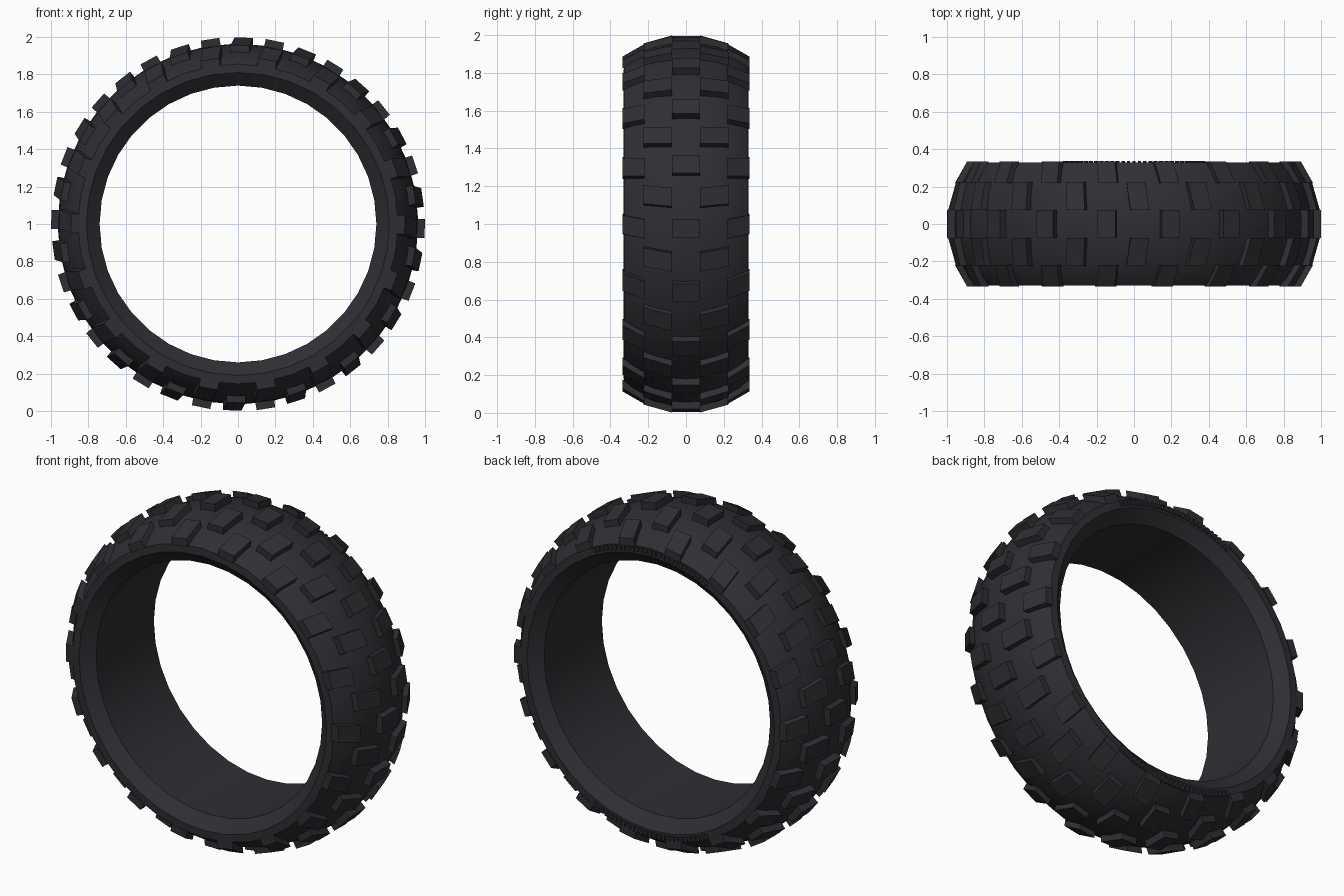
import bpy, bmesh
from math import sin, cos, radians, degrees

cube = bpy.data.objects.get("Cube")
if cube:
    bpy.data.objects.remove(cube, do_unlink=True)

rubber = bpy.data.materials.new("black rubber")
rubber.use_nodes = True
COLOUR = (0.028, 0.028, 0.034, 1)
rubber.diffuse_color = COLOUR
bsdf = rubber.node_tree.nodes["Principled BSDF"]
bsdf.inputs["Base Color"].default_value = COLOUR
bsdf.inputs["Roughness"].default_value = 0.8


def polar(r, angle, y):
    """Point on the wheel; angle in degrees, clockwise from the top."""
    a = radians(angle)
    return (r * sin(a), y, 1 + r * cos(a))


def finish(bm, name, smooth=None):
    bmesh.ops.recalc_face_normals(bm, faces=bm.faces)
    mesh = bpy.data.meshes.new(name)
    bm.to_mesh(mesh)
    bm.free()
    mesh.materials.append(rubber)
    obj = bpy.data.objects.new(name, mesh)
    bpy.context.collection.objects.link(obj)
    if smooth:
        bpy.ops.object.select_all(action='DESELECT')
        obj.select_set(True)
        bpy.context.view_layer.objects.active = obj
        bpy.ops.object.shade_smooth_by_angle(angle=radians(smooth))
    return obj


def add_block(bm, base, top):
    """Closed block between two rings of four points."""
    a = [bm.verts.new(p) for p in base]
    b = [bm.verts.new(p) for p in top]
    bm.faces.new(a)
    bm.faces.new(b)
    for i in range(4):
        j = (i + 1) % 4
        bm.faces.new((a[i], a[j], b[j], b[i]))


# Tyre body: a closed (y, radius) half profile, mirrored and swept round
half = [(0, 0.965), (0.08, 0.96), (0.16, 0.943), (0.23, 0.919), (0.29, 0.885),
        (0.328, 0.855), (0.33, 0.81), (0.27, 0.74)]
profile = half + [(-y, r) for y, r in reversed(half[1:])]
SEGMENTS = 36
bm = bmesh.new()
rings = [[bm.verts.new(polar(r, s * 360 / SEGMENTS, y)) for y, r in profile]
         for s in range(SEGMENTS)]
for s in range(SEGMENTS):
    a, b = rings[s], rings[(s + 1) % SEGMENTS]
    for i in range(len(profile)):
        j = (i + 1) % len(profile)
        bm.faces.new((a[i], a[j], b[j], b[i]))
finish(bm, "tyre_body", 35)


# Tread lugs: each spans (y, radius) inner to outer, leaning back outward
def lug_ring(name, start, inner, outer, lean, depth):
    bm = bmesh.new()
    (y0, r0), (y1, r1) = inner, outer
    for k in range(18):
        mid = start + 20 * k

        def corners(drop, width):
            pts = []
            for y, r, shift, side in ((y0, r0, 0, -1), (y0, r0, 0, 1),
                                      (y1, r1, lean, 1), (y1, r1, lean, -1)):
                half_angle = degrees(width / r)
                pts.append(polar(r - drop, mid - shift + side * half_angle, y))
            return pts
        add_block(bm, corners(depth, 0.054), corners(0, 0.050))
    finish(bm, name)


lug_ring("centre_lugs", 11.4, (-0.075, 1.0), (0.075, 1.0), 0, 0.05)
for side, s in (("front", -1), ("back", 1)):
    lug_ring(side + "_middle_lugs", 1.8, (s * 0.075, 0.998), (s * 0.225, 0.957), 1.2, 0.05)
    lug_ring(side + "_shoulder_lugs", 11.6, (s * 0.22, 0.957), (s * 0.335, 0.893), 1.4, 0.045)

# Fine ribs on the back sidewall, in an arc at the top and one at the bottom
bm = bmesh.new()
for arc in (0, 180):
    for k in range(-13, 14):
        mid = arc + 2 * k
        spots = [(0.82, -0.55), (0.82, 0.55), (0.852, 0.55), (0.852, -0.55)]
        add_block(bm, [polar(r, mid + d, 0.325) for r, d in spots],
                  [polar(r, mid + d, 0.337) for r, d in spots])
finish(bm, "sidewall_ribs")
